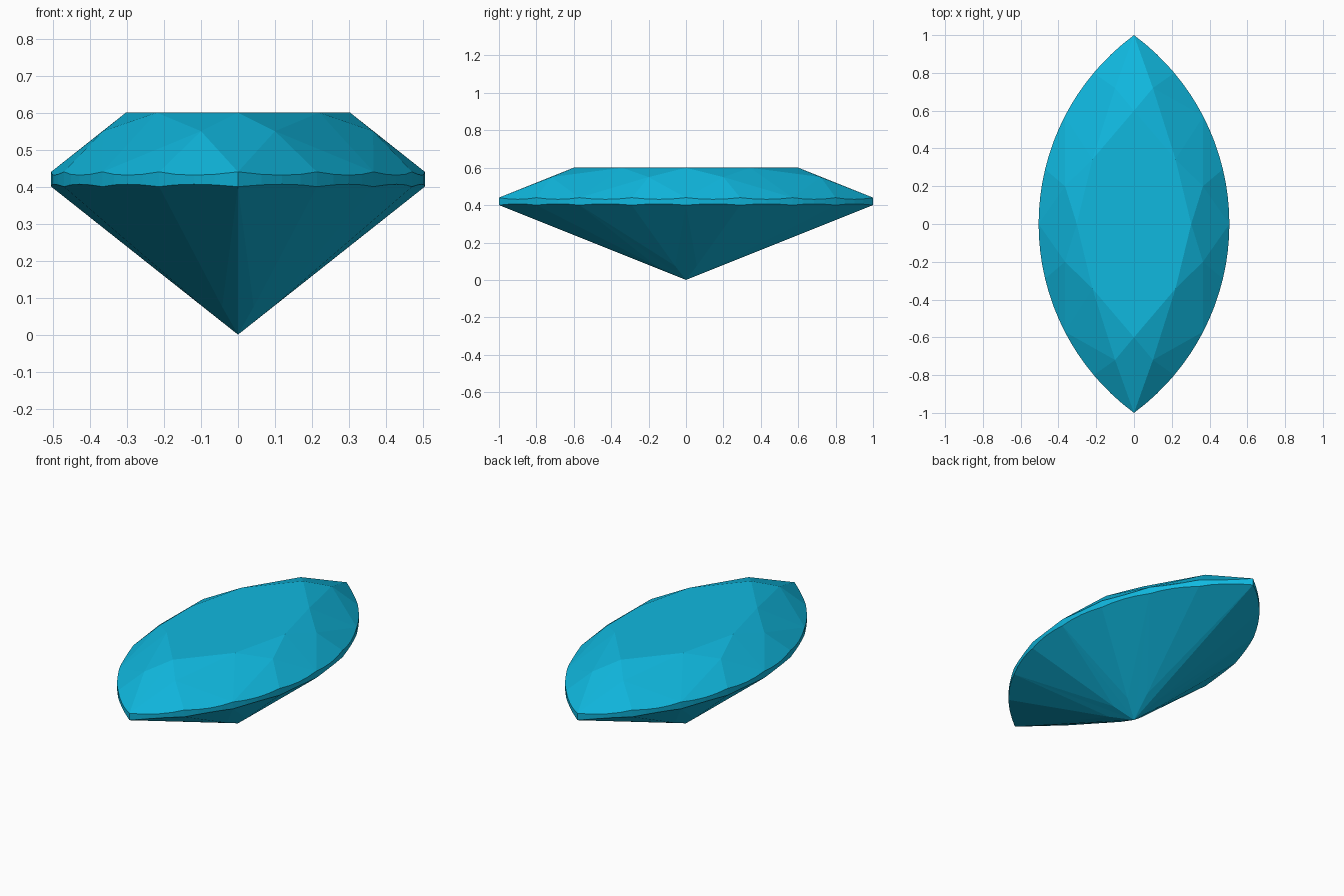
import bpy, bmesh, math

if "Cube" in bpy.data.objects:
    bpy.data.objects.remove(bpy.data.objects["Cube"])

HALF_W, TABLE_Z, TOP_Z, LOW_Z = 0.505, 0.60, 0.44, 0.40
R = (1 + HALF_W ** 2) / (2 * HALF_W)      # radius of the two outline arcs
SEG = 4                                   # girdle segments per facet


def outline(y, side):
    return side * (math.sqrt(R * R - y * y) - (R - HALF_W)), y


# 16 facet junctions around the pointed oval: even = main, odd = between mains
half = [-1, -0.8, -0.57, -0.29, 0, 0.29, 0.57, 0.8, 1]
ring = [(y, 1) for y in half[:-1]] + [(-y, -1) for y in half[:-1]]
N = len(ring)

bm = bmesh.new()
vert = bm.verts.new

# Girdle: scalloped upper and lower edges
upper, lower = [], []
for i in range(N):
    y0, side = ring[i]
    y1 = ring[(i + 1) % N][0]
    for s in range(SEG):
        t = s / SEG
        x, y = outline(y0 + (y1 - y0) * t, side)
        dip = 4 * t * (1 - t)
        upper.append(vert((x, y, TOP_Z - 0.009 * dip)))
        lower.append(vert((x, y, LOW_Z + 0.0065 * dip)))
M = len(upper)
for i in range(M):
    j = (i + 1) % M
    bm.faces.new((lower[i], lower[j], upper[j], upper[i]))

# Table corners, star tips, pavilion tips and bottom point
table, star, pav = {}, {}, {}
for i, (y, side) in enumerate(ring):
    x, y = outline(y, side)
    if i % 2 == 0:
        table[i] = vert((0.6 * x, 0.6 * y, TABLE_Z))
    else:
        sx, sy = (0.10, 0.72) if abs(y) > 0.5 else (0.365, 0.20)
        star[i] = vert((side * sx, math.copysign(sy, y), 0.55))
        pav[i] = vert((0.2 * x, 0.2 * y, 0.075))
culet = vert((0, 0, 0))
bm.faces.new([table[i] for i in range(0, N, 2)])


def arc(edge, i):
    return [edge[(i * SEG + s) % M] for s in range(SEG + 1)]


for i in range(0, N, 2):
    a, b = (i - 1) % N, i + 1
    nxt = (i + 2) % N
    g, h = upper[i * SEG], lower[i * SEG]
    # Crown: star facet, kite halves and two girdle facets
    bm.faces.new((table[i], star[b], table[nxt]))
    bm.faces.new((table[i], star[a], g))
    bm.faces.new((table[i], g, star[b]))
    bm.faces.new([star[b]] + arc(upper, i))
    bm.faces.new([star[b]] + arc(upper, b))
    # Pavilion: main facet halves and two girdle facets
    bm.faces.new((culet, h, pav[a]))
    bm.faces.new((culet, pav[b], h))
    bm.faces.new([pav[b]] + arc(lower, i))
    bm.faces.new([pav[b]] + arc(lower, b))

bmesh.ops.recalc_face_normals(bm, faces=bm.faces)
mesh = bpy.data.meshes.new("marquise_gem")
bm.to_mesh(mesh)
bm.free()

# Blue gem material
mat = bpy.data.materials.new("gem_blue")
mat.diffuse_color = (0.005, 0.48, 0.74, 1)
mat.use_nodes = True
mat.node_tree.nodes["Principled BSDF"].inputs["Base Color"].default_value = mat.diffuse_color
mesh.materials.append(mat)
gem = bpy.data.objects.new("marquise_gem", mesh)
bpy.context.collection.objects.link(gem)
